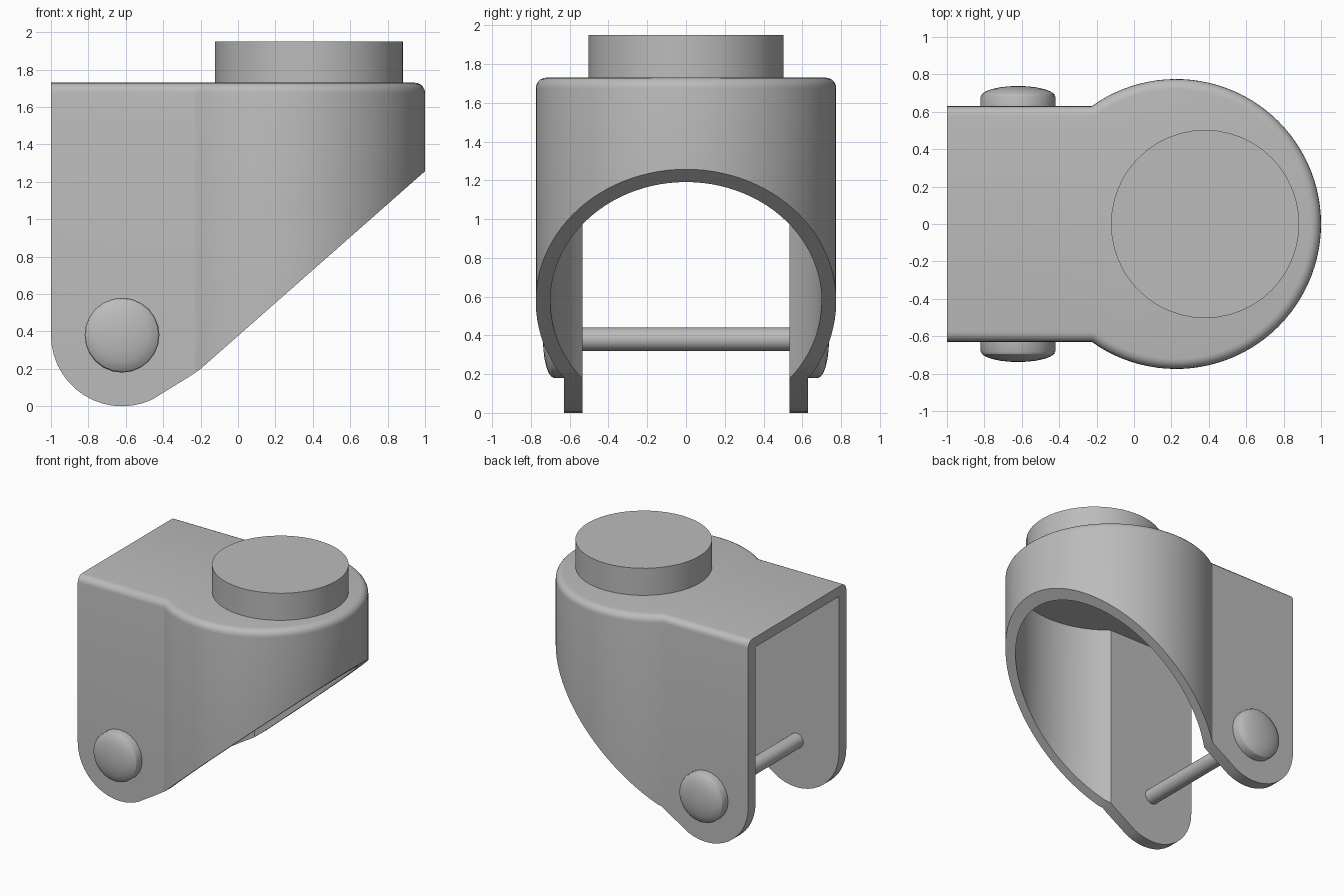
import bpy, bmesh, math
from mathutils import Matrix, Vector

if "Cube" in bpy.data.objects:
    bpy.data.objects.remove(bpy.data.objects["Cube"])

grey = bpy.data.materials.new("plain_grey")
grey.use_nodes = True
COLOUR = (0.5, 0.5, 0.5, 1)
grey.diffuse_color = COLOUR
grey.node_tree.nodes["Principled BSDF"].inputs["Base Color"].default_value = COLOUR


def make_object(name, bm):
    bmesh.ops.recalc_face_normals(bm, faces=bm.faces)
    mesh = bpy.data.meshes.new(name)
    bm.to_mesh(mesh)
    bm.free()
    obj = bpy.data.objects.new(name, mesh)
    bpy.context.collection.objects.link(obj)
    mesh.materials.append(grey)
    return obj


def prism(points, direction):
    """Extrude a closed outline along a direction."""
    bm = bmesh.new()
    face = bm.faces.new([bm.verts.new(p) for p in points])
    result = bmesh.ops.extrude_face_region(bm, geom=[face], use_keep_orig=True)
    verts = [v for v in result["geom"] if isinstance(v, bmesh.types.BMVert)]
    bmesh.ops.translate(bm, verts=verts, vec=Vector(direction))
    return bm


def keyhole(radius, half_width, back, z, steps=72):
    """Plan outline: a round front joined to two straight side walls."""
    limit = math.pi - math.asin(half_width / radius)
    angles = [-limit + 2 * limit * i / steps for i in range(steps + 1)]
    arc = [(0.225 + radius * math.cos(a), radius * math.sin(a), z) for a in angles]
    return [(back, -half_width, z)] + arc + [(back, half_width, z)]


def smooth(obj, angle=30):
    bpy.ops.object.select_all(action="DESELECT")
    obj.select_set(True)
    bpy.context.view_layer.objects.active = obj
    bpy.ops.object.shade_smooth_by_angle(angle=math.radians(angle))


def boolean(obj, cutter, operation):
    mod = obj.modifiers.new(operation.lower(), "BOOLEAN")
    mod.object, mod.operation, mod.solver = cutter, operation, "EXACT"
    bpy.context.view_layer.objects.active = obj
    bpy.ops.object.modifier_apply(modifier=mod.name)
    bpy.data.objects.remove(cutter)


# Housing: keyhole block with a rounded top rim
TOP = 1.73
bm = prism(keyhole(0.775, 0.63, -1.2, -0.2), (0, 0, TOP + 0.2))
rim = [e for e in bm.edges
       if all(v.co.z > TOP - 0.01 for v in e.verts)
       and not all(v.co.x < -1.1 for v in e.verts)]
bmesh.ops.bevel(bm, geom=rim, offset=0.055, segments=5, profile=0.5, affect="EDGES")
housing = make_object("housing", bm)

# Hollow the inside, leaving the back and bottom open
cavity = make_object("cavity_cutter",
                     prism(keyhole(0.7, 0.535, -1.4, -0.4), (0, 0, TOP - 0.08 + 0.4)))
boolean(housing, cavity, "DIFFERENCE")

# Trim to the side profile: round lug at the back, sloping lower edge
PIN_X, PIN_Z = -0.62, 0.38
lug = [(PIN_X - 0.38 * math.cos(a), -1, PIN_Z - 0.38 * math.sin(a))
       for a in [math.radians(115 * i / 14) for i in range(15)]]
slope = [(-0.25, -1, 0.165), (-0.2, -1, 0.2), (1.1, -1, 1.345), (1.1, -1, 2), (-1, -1, 2)]
side = make_object("side_profile_cutter", prism(lug + slope, (0, 2, 0)))
boolean(housing, side, "INTERSECT")
smooth(housing)

# Round mounting boss on top
bm = bmesh.new()
bmesh.ops.create_cone(bm, cap_ends=True, segments=48, radius1=0.503, radius2=0.503,
                      depth=0.25, matrix=Matrix.Translation((0.38, 0, 1.825)))
smooth(make_object("mounting_boss", bm))

# Axle pin between the walls
bm = bmesh.new()
bmesh.ops.create_cone(
    bm, cap_ends=True, segments=24, radius1=0.06, radius2=0.06, depth=1.16,
    matrix=Matrix.Translation((PIN_X, 0, PIN_Z)) @ Matrix.Rotation(math.pi / 2, 4, "X"))
smooth(make_object("axle_pin", bm))


# Domed rivet heads, one on each side
def rivet_head(name, sign, segments=24):
    bm = bmesh.new()
    dome = [(0.2 * math.cos(t), 0.68 + 0.058 * math.sin(t))
            for t in [math.pi / 2 * i / 6 for i in range(6)]]
    rings = []
    for radius, y in [(0.2, 0.61)] + dome:
        rings.append([bm.verts.new((PIN_X + radius * math.cos(a), sign * y,
                                    PIN_Z + radius * math.sin(a)))
                      for a in [math.tau * k / segments for k in range(segments)]])
    for low, high in zip(rings, rings[1:]):
        for k in range(segments):
            n = (k + 1) % segments
            bm.faces.new((low[k], low[n], high[n], high[k]))
    tip = bm.verts.new((PIN_X, sign * 0.738, PIN_Z))
    for k in range(segments):
        bm.faces.new((rings[-1][k], rings[-1][(k + 1) % segments], tip))
    bm.faces.new(rings[0])
    smooth(make_object(name, bm))


rivet_head("left_facing_rivet", 1)
rivet_head("right_facing_rivet", -1)
